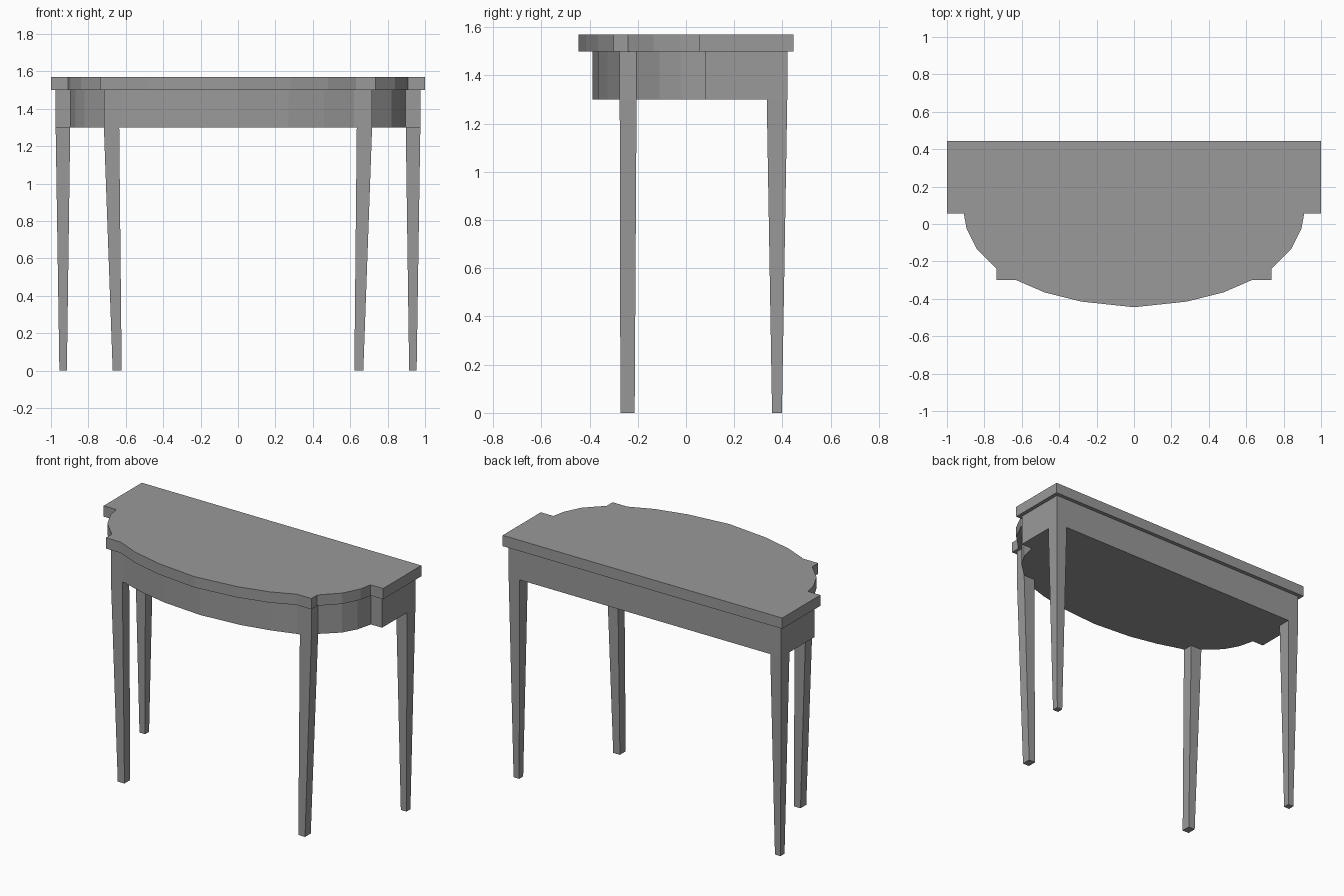
import bpy
import bmesh

cube = bpy.data.objects.get("Cube")
if cube:
    bpy.data.objects.remove(cube, do_unlink=True)

wood = bpy.data.materials.new("grey_wood")
wood.use_nodes = True
wood.diffuse_color = (0.32, 0.32, 0.32, 1)
wood.node_tree.nodes["Principled BSDF"].inputs["Base Color"].default_value = (0.32, 0.32, 0.32, 1)


def add_object(name, bm):
    bmesh.ops.recalc_face_normals(bm, faces=bm.faces)
    mesh = bpy.data.meshes.new(name)
    bm.to_mesh(mesh)
    bm.free()
    mesh.materials.append(wood)
    obj = bpy.data.objects.new(name, mesh)
    bpy.context.collection.objects.link(obj)


def slab(name, half, z0, z1):
    """Extrude a mirrored half outline, listed from the back corner to the front centre."""
    outline = half + [(-x, y) for x, y in reversed(half[:-1])]
    bm = bmesh.new()
    face = bm.faces.new([bm.verts.new((x, y, z0)) for x, y in outline])
    ext = bmesh.ops.extrude_face_region(bm, geom=[face])
    moved = [v for v in ext["geom"] if isinstance(v, bmesh.types.BMVert)]
    bmesh.ops.translate(bm, verts=moved, vec=(0, 0, z1 - z0))
    add_object(name, bm)


def leg(name, side, foot, head, height):
    """Tapered square leg between two rectangles given as (x0, x1, y0, y1)."""
    bm = bmesh.new()
    rings = []
    for (x0, x1, y0, y1), z in ((foot, 0), (head, height)):
        corners = ((x0, y0), (x1, y0), (x1, y1), (x0, y1))
        rings.append([bm.verts.new((side * x, y, z)) for x, y in corners])
    low, high = rings
    bm.faces.new(low)
    bm.faces.new(high)
    for i in range(4):
        j = (i + 1) % 4
        bm.faces.new((low[i], low[j], high[j], high[i]))
    add_object(name, bm)


# Table top with square wings, stepped corners and a bowed front
slab("table_top", [(1, 0.445), (1, 0.055), (0.91, 0.055), (0.895, -0.025), (0.84, -0.135),
                   (0.735, -0.24), (0.735, -0.3), (0.63, -0.3), (0.48, -0.365),
                   (0.28, -0.415), (0, -0.445)], 1.5, 1.57)

# Apron follows the top, set back from its edge
slab("apron", [(0.975, 0.42), (0.975, 0.08), (0.895, 0.08), (0.87, -0.02), (0.82, -0.11),
               (0.717, -0.205), (0.717, -0.275), (0.62, -0.275), (0.46, -0.325),
               (0.27, -0.365), (0, -0.387)], 1.3, 1.5)

# Tapered legs, meeting the underside of the apron
for label, side in (("left", 1), ("right", -1)):
    leg("front_leg_" + label, side, (0.622, 0.67, -0.272, -0.213),
        (0.635, 0.717, -0.275, -0.205), 1.3)
    leg("back_leg_" + label, side, (0.915, 0.955, 0.357, 0.398),
        (0.897, 0.975, 0.335, 0.42), 1.3)
